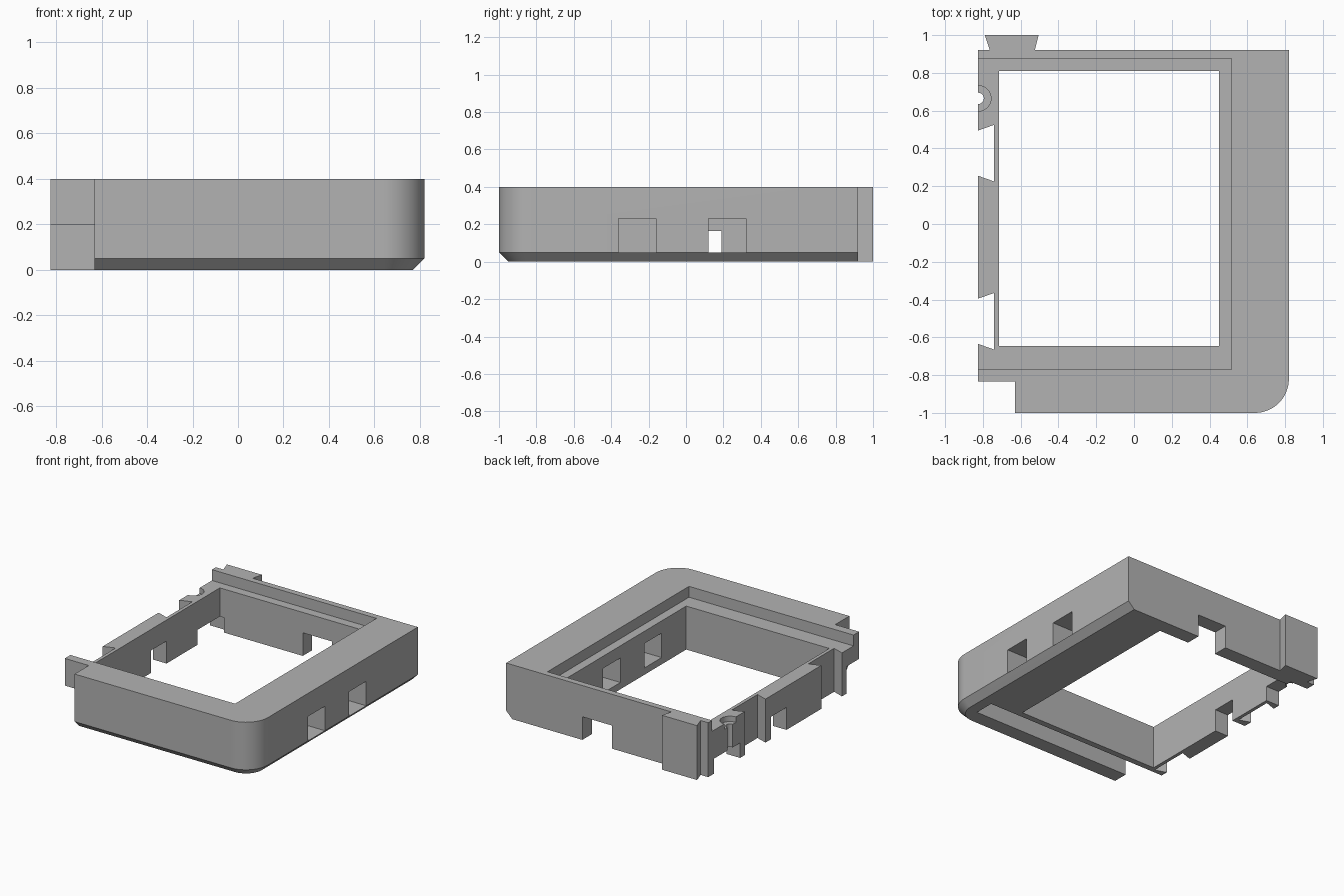
import bpy, math

default = bpy.data.objects.get("Cube")
if default:
    bpy.data.objects.remove(default, do_unlink=True)

grey = bpy.data.materials.new("plain grey")
grey.use_nodes = True
COLOUR = (0.45, 0.45, 0.45, 1)
grey.diffuse_color = COLOUR
grey.node_tree.nodes["Principled BSDF"].inputs["Base Color"].default_value = COLOUR

TOP, LEDGE, LEFT, BACK = 0.4, 0.32, -0.825, 0.92


def loft(name, rings):
    """Closed solid through rings of equal point count, bottom to top."""
    n = len(rings[0])
    verts = [p for ring in rings for p in ring]
    faces = [list(range(n))[::-1], list(range(len(verts) - n, len(verts)))]
    for r in range(len(rings) - 1):
        for i in range(n):
            j = (i + 1) % n
            faces.append([r * n + i, r * n + j, (r + 1) * n + j, (r + 1) * n + i])
    mesh = bpy.data.meshes.new(name)
    mesh.from_pydata(verts, [], faces)
    mesh.materials.append(grey)
    obj = bpy.data.objects.new(name, mesh)
    bpy.context.collection.objects.link(obj)
    return obj


def prism(name, outline, z0, z1):
    return loft(name, [[(x, y, z) for x, y in outline] for z in (z0, z1)])


def box(name, x0, x1, y0, y1, z0, z1):
    return prism(name, [(x0, y0), (x1, y0), (x1, y1), (x0, y1)], z0, z1)


def disc(name, x, y, radius, z0, z1):
    turn = [math.tau * i / 32 for i in range(32)]
    return prism(name, [(x + radius * math.cos(a), y + radius * math.sin(a)) for a in turn], z0, z1)


def combine(target, tool, operation="DIFFERENCE"):
    mod = target.modifiers.new(tool.name, "BOOLEAN")
    mod.operation, mod.object, mod.solver = operation, tool, "EXACT"
    bpy.ops.object.select_all(action="DESELECT")
    bpy.context.view_layer.objects.active = target
    target.select_set(True)
    bpy.ops.object.modifier_apply(modifier=mod.name)
    bpy.data.objects.remove(tool, do_unlink=True)


def body_ring(inset, z):
    """Plan of the frame with one rounded corner; inset on front and right."""
    arc = [math.radians(-90 + 90 * i / 16) for i in range(17)]
    radius = 0.18 - inset
    pts = [(LEFT, BACK), (LEFT, -1 + inset)]
    pts += [(0.64 + radius * math.cos(a), -0.82 + radius * math.sin(a)) for a in arc]
    pts += [(0.82 - inset, BACK)]
    return [(x, y, z) for x, y in pts]


# Frame body with chamfered lower edge
frame = loft("frame_body", [body_ring(0.05, 0), body_ring(0, 0.05), body_ring(0, TOP)])

# Main opening and the recessed ledge, open on the left
combine(frame, box("opening", -0.715, 0.45, -0.645, 0.81, -1, 1))
combine(frame, box("recess", -1, 0.515, -0.77, 0.875, LEDGE, 1))

# Front left corner step and the slot under the front wall
combine(frame, box("corner_step", -1, -0.63, -2, -0.835, -1, 1))
combine(frame, box("front_slot", -1, 0.69, -0.84, -0.69, -1, 0.2))

# Windows through the right wall
for y in (-0.36, 0.12):
    combine(frame, box("window", 0.4, 1, y, y + 0.2, 0.05, 0.23))

# Notches under the back and left walls
combine(frame, box("back_notch", -0.04, 0.2, 0.75, 1.2, -1, 0.17))
combine(frame, box("left_notch", -1, -0.68, 0.01, 0.19, -1, 0.165))
combine(frame, box("left_back_notch", -1, -0.68, 0.55, 0.85, -1, 0.11))

# Dovetail sockets in the left wall
for y in (0.375, -0.515):
    combine(frame, prism("socket", [(-0.91, y - 0.09), (-0.74, y - 0.15),
                                    (-0.74, y + 0.15), (-0.91, y + 0.09)], -1, 1))

# Half screw hole with counterbore
combine(frame, disc("screw_hole", LEFT, 0.665, 0.03, -1, 1))
combine(frame, disc("counterbore", LEFT, 0.665, 0.068, LEDGE - 0.04, 1))

# Dovetail tab on the back
combine(frame, prism("tab", [(-0.757, 0.9), (-0.53, 0.9), (-0.505, 1), (-0.79, 1)], 0, TOP), "UNION")

bpy.context.view_layer.objects.active = frame
frame.select_set(True)
bpy.ops.object.shade_smooth_by_angle(angle=math.radians(30))
